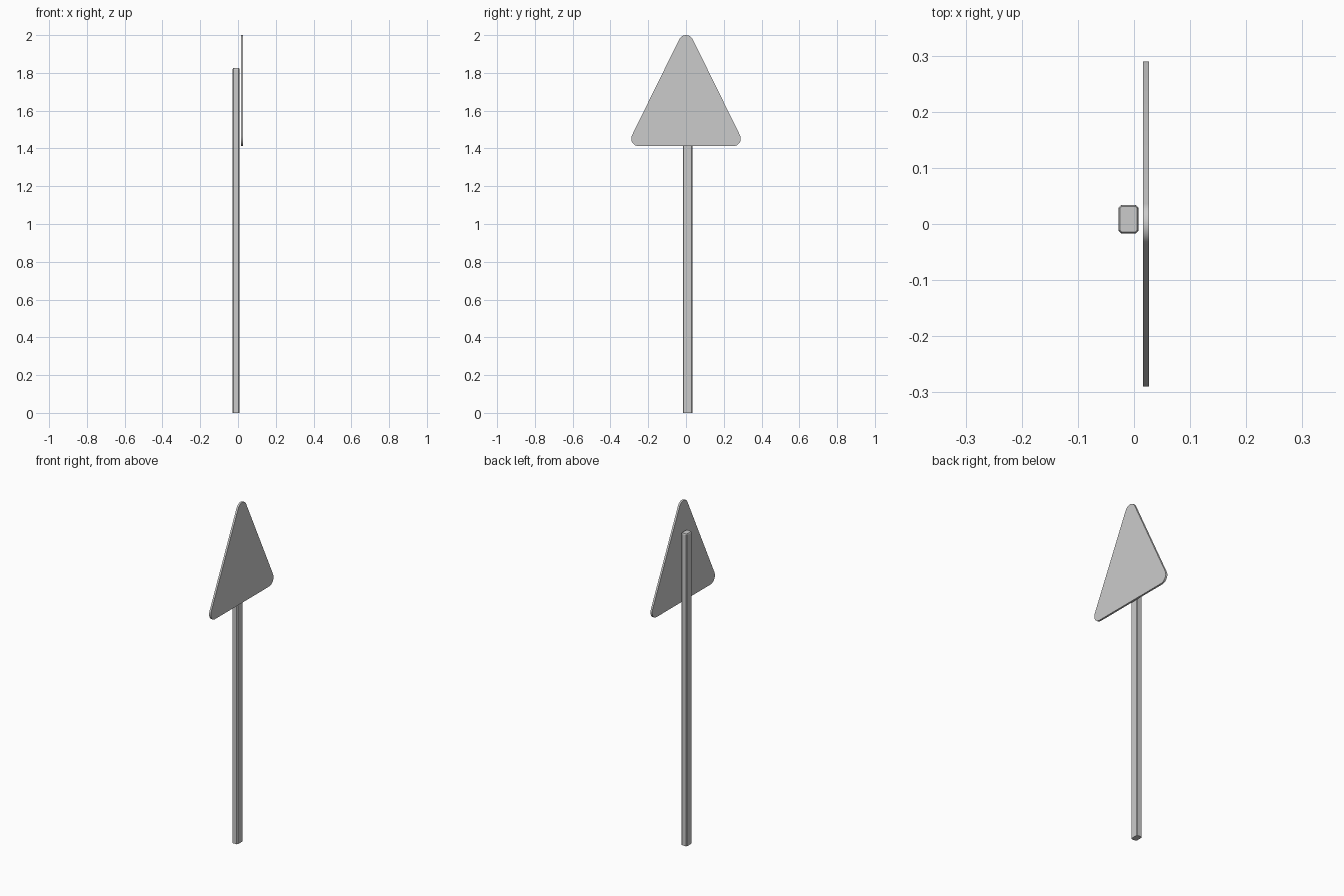
import bpy, bmesh, math

if "Cube" in bpy.data.objects:
    bpy.data.objects.remove(bpy.data.objects["Cube"])


def make_prism(name, outline, direction):
    """Extrude a closed planar outline along a direction."""
    bm = bmesh.new()
    face = bm.faces.new([bm.verts.new(p) for p in outline])
    res = bmesh.ops.extrude_face_region(bm, geom=[face], use_keep_orig=True)
    moved = [g for g in res["geom"] if isinstance(g, bmesh.types.BMVert)]
    bmesh.ops.translate(bm, verts=moved, vec=direction)
    bmesh.ops.recalc_face_normals(bm, faces=bm.faces)
    mesh = bpy.data.meshes.new(name)
    bm.to_mesh(mesh)
    bm.free()
    obj = bpy.data.objects.new(name, mesh)
    bpy.context.collection.objects.link(obj)
    return obj


# Post: thin bar with chamfered long edges and a slightly bevelled top
x0, x1, y0, y1, c, height = -0.028, 0.008, -0.017, 0.034, 0.005, 1.825
profile = [(x0 + c, y0), (x1 - c, y0), (x1, y0 + c), (x1, y1 - c),
           (x1 - c, y1), (x0 + c, y1), (x0, y1 - c), (x0, y0 + c)]
post = make_prism("post", [(x, y, 0) for x, y in profile], (0, 0, height))
cx, cy = (x0 + x1) / 2, (y0 + y1) / 2
bm = bmesh.new()
bm.from_mesh(post.data)
top = next(f for f in bm.faces if f.normal.z > 0.9)
bmesh.ops.inset_region(bm, faces=[top], thickness=0.003)
for v in top.verts:
    v.co.z = height
for v in bm.verts:
    if v not in top.verts[:] and v.co.z > 1:
        v.co.z = height - 0.006
bm.to_mesh(post.data)
bm.free()

# Sign plate: triangle with rounded corners, standing in the YZ plane
radius, steps = 0.04, 8
slope = math.degrees(math.atan2(0.25, 0.508))
corners = [(0.25, 1.452, -90, slope), (0, 1.96, slope, 180 - slope),
           (-0.25, 1.452, 180 - slope, 270)]
outline = []
for y, z, start, end in corners:
    for i in range(steps + 1):
        a = math.radians(start + (end - start) * i / steps)
        outline.append((0.016, y + radius * math.cos(a), z + radius * math.sin(a)))
sign = make_prism("sign_plate", outline, (0.011, 0, 0))

bpy.ops.object.select_all(action='DESELECT')
sign.select_set(True)
bpy.context.view_layer.objects.active = sign
bpy.ops.object.shade_smooth_by_angle(angle=math.radians(40))
